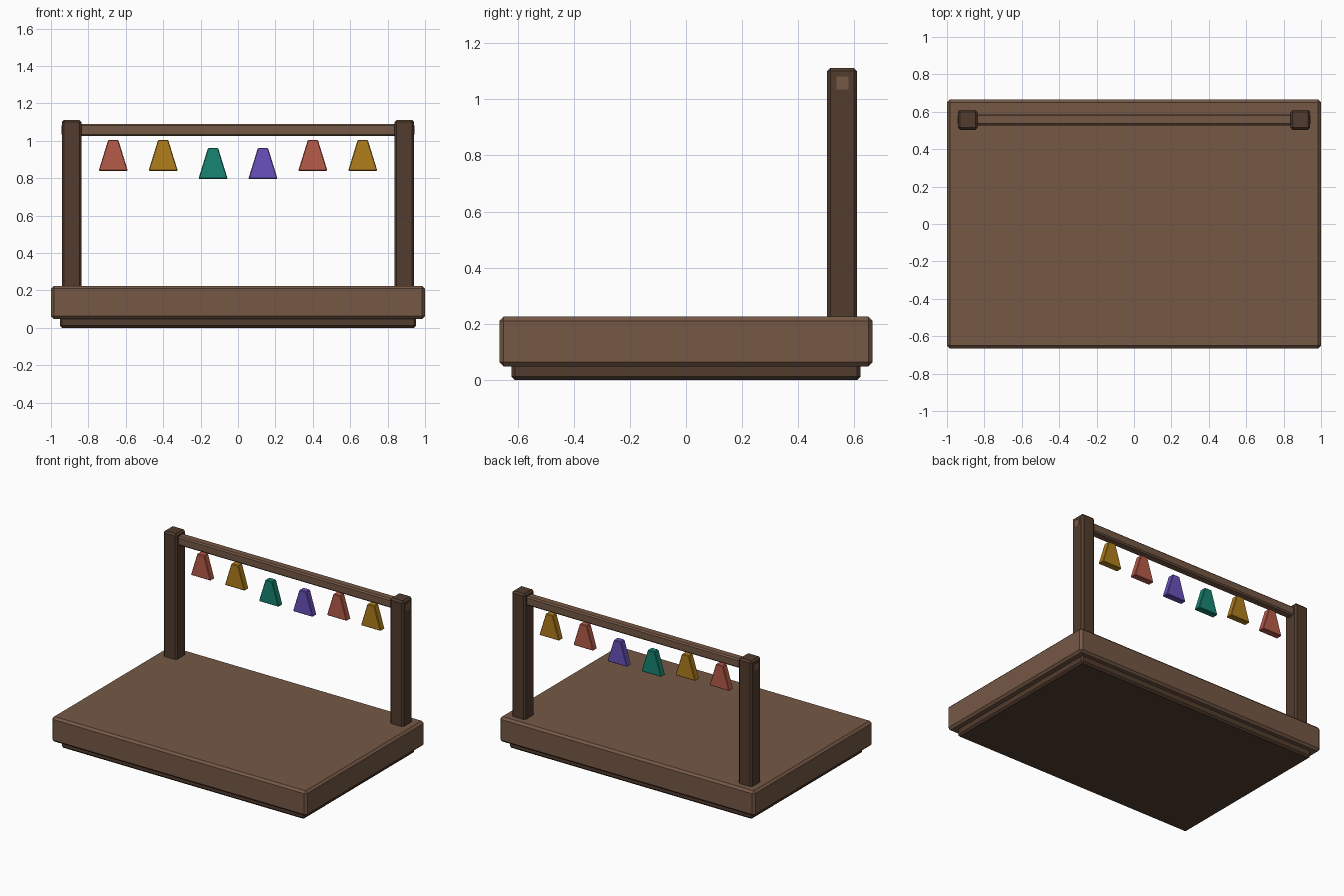
import bpy, bmesh

if "Cube" in bpy.data.objects:
    bpy.data.objects.remove(bpy.data.objects["Cube"])


def material(name, hex_code):
    def lin(c):
        return c / 12.92 if c <= 0.04045 else ((c + 0.055) / 1.055) ** 2.4
    m = bpy.data.materials.new(name)
    m.diffuse_color = [lin(int(hex_code[i:i + 2], 16) / 255) for i in (0, 2, 4)] + [1]
    m.use_nodes = True
    m.node_tree.nodes["Principled BSDF"].inputs["Base Color"].default_value = m.diffuse_color
    return m


WOOD = material("wood", "755845")
DARK = material("dark_wood", "523C2E")
COLOURS = {n: material(n, h) for n, h in
           (("red", "B65C49"), ("gold", "B07E1C"), ("teal", "178573"), ("purple", "6A52BC"))}


def finish(name, bm, mat, bevel):
    bmesh.ops.recalc_face_normals(bm, faces=bm.faces)
    if bevel:
        bmesh.ops.bevel(bm, geom=bm.edges[:], offset=bevel, segments=1,
                        affect='EDGES', profile=0.5)
    me = bpy.data.meshes.new(name)
    bm.to_mesh(me)
    bm.free()
    me.materials.append(mat)
    ob = bpy.data.objects.new(name, me)
    bpy.context.collection.objects.link(ob)
    return ob


def box(name, lo, hi, mat, bevel):
    bm = bmesh.new()
    bmesh.ops.create_cube(bm, size=1)
    for v in bm.verts:
        v.co = [(a + b) / 2 + c * (b - a) for a, b, c in zip(lo, hi, v.co)]
    return finish(name, bm, mat, bevel)


def pennant(name, x, z, mat):
    # Trapezoid prism, wide end down
    bm = bmesh.new()
    y, d = 0.557, 0.046
    face = bm.faces.new([bm.verts.new((x + px, y - d / 2, z + pz)) for px, pz in
                         ((-0.078, 0), (0.078, 0), (0.027, 0.165), (-0.027, 0.165))])
    ext = bmesh.ops.extrude_face_region(bm, geom=[face])
    bmesh.ops.translate(bm, vec=(0, d, 0),
                        verts=[e for e in ext["geom"] if isinstance(e, bmesh.types.BMVert)])
    return finish(name, bm, mat, 0.004)


# Stage and recessed plinth
box("plinth", (-0.953, -0.622, 0), (0.953, 0.622, 0.07), DARK, 0.012)
box("platform", (-1, -0.665, 0.048), (1, 0.665, 0.225), WOOD, 0.015)

# Rear posts and crossbar
for side, sx in (("left", -1), ("right", 1)):
    cx = 0.889 * sx
    box(side + "_post", (cx - 0.053, 0.503, 0.2), (cx + 0.053, 0.61, 1.112), DARK, 0.012)
box("crossbar", (-0.9425, 0.527, 1.026), (0.9425, 0.588, 1.09), WOOD, 0.009)

# Hanging pennants, the middle pair lower
for i, c in enumerate(("red", "gold", "teal", "purple", "red", "gold")):
    z = 0.797 if i in (2, 3) else 0.84
    pennant(f"pennant_{i + 1}", -0.667 + i * 0.2668, z, COLOURS[c])
